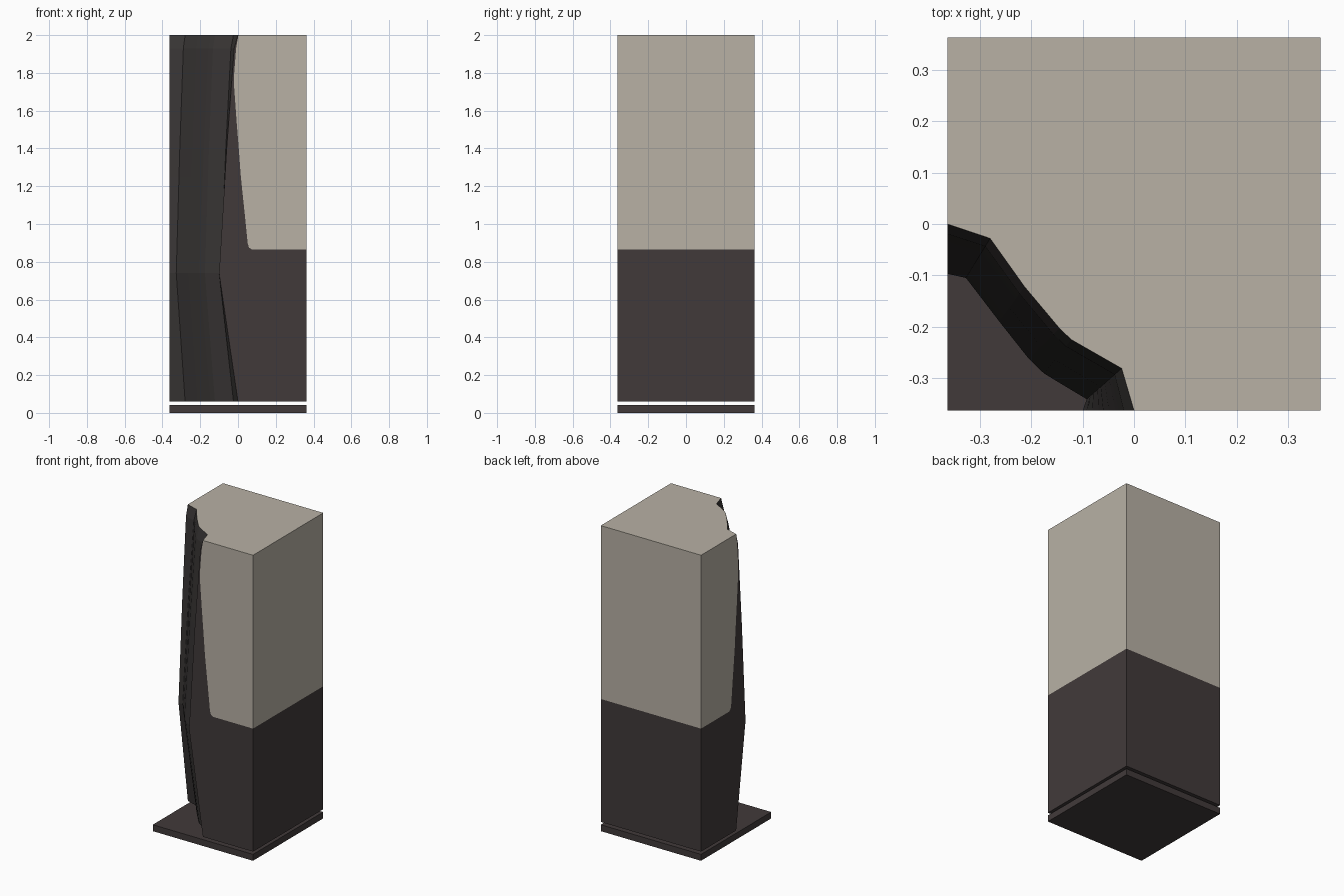
import bpy, bmesh

if "Cube" in bpy.data.objects:
    bpy.data.objects.remove(bpy.data.objects["Cube"])

H = 0.363  # half width of the square footprint


def material(name, rgb):
    m = bpy.data.materials.new(name)
    m.diffuse_color = (*rgb, 1)
    m.use_nodes = True
    m.node_tree.nodes["Principled BSDF"].inputs["Base Color"].default_value = m.diffuse_color
    return m


stone = material("pale stone", (0.48, 0.44, 0.375))
dark = material("dark brown", (0.053, 0.042, 0.042))
rock = material("rough black", (0.040, 0.036, 0.035))


def make_object(name, bm, mats):
    bmesh.ops.recalc_face_normals(bm, faces=bm.faces)
    me = bpy.data.meshes.new(name)
    bm.to_mesh(me)
    bm.free()
    for m in mats:
        me.materials.append(m)
    ob = bpy.data.objects.new(name, me)
    bpy.context.collection.objects.link(ob)
    return ob


def lerp_table(table, z):
    for (z0, a), (z1, b) in zip(table, table[1:]):
        if z <= z1:
            return a + (b - a) * max(0, z - z0) / (z1 - z0)
    return table[-1][1]


# Base plate
bm = bmesh.new()
bmesh.ops.create_cube(bm, size=1)
for v in bm.verts:
    v.co = (v.co.x * 2 * H, v.co.y * 2 * H, (v.co.z + 0.5) * 0.042)
make_object("base_plate", bm, [dark])

# Broken corner: outline at the ends and at the bulge
END = [(-H, 0), (-.28, -.028), (-.213, -.122), (-.145, -.203),
       (-.122, -.225), (-.024, -.281), (0, -H)]
BULGE = [(-H, -.097), (-.327, -.105), (-.262, -.19), (-.205, -.262),
         (-.175, -.291), (-.092, -.341), (-.1, -H)]
BULGE_AT = [(.06, 0), (.74, 1), (1.4, .6), (1.93, .2), (2, 0)]
# Edge of the pale area on the two faces beside the broken corner
PALE_EDGE = [(.865, .075), (.875, .058), (.9, .051), (1.05, .036), (1.25, .015),
             (1.4, .004), (1.55, -.008), (1.72, -.02), (1.8, -.02), (1.93, -.01), (2, .002)]
SPLIT = 0.865
LEVELS = sorted({z for z, _ in BULGE_AT + PALE_EDGE})

# Column: stacked outlines joined by side faces
bm = bmesh.new()
rings = []
for z in LEVELS:
    k = lerp_table(BULGE_AT, z)
    e = lerp_table(PALE_EDGE, z)
    outline = [(a[0] + (b[0] - a[0]) * k, a[1] + (b[1] - a[1]) * k)
               for a, b in zip(END, BULGE)]
    outline += [(e, -H), (H, -H), (H, H), (-H, H), (-H, e)]
    rings.append([bm.verts.new((x, y, z)) for x, y in outline])

n = len(rings[0])
crack = len(END) - 1
for lo, hi, z in zip(rings, rings[1:], LEVELS):
    for i in range(n):
        j = (i + 1) % n
        f = bm.faces.new((lo[i], lo[j], hi[j], hi[i]))
        if i < crack:
            f.material_index = 2      # broken rock
        elif z < SPLIT - 1e-4 or i in (crack, n - 1):
            f.material_index = 1      # dark lower part and margins
bm.faces.new(rings[0]).material_index = 1
bm.faces.new(rings[-1])
make_object("column", bm, [stone, dark, rock])
